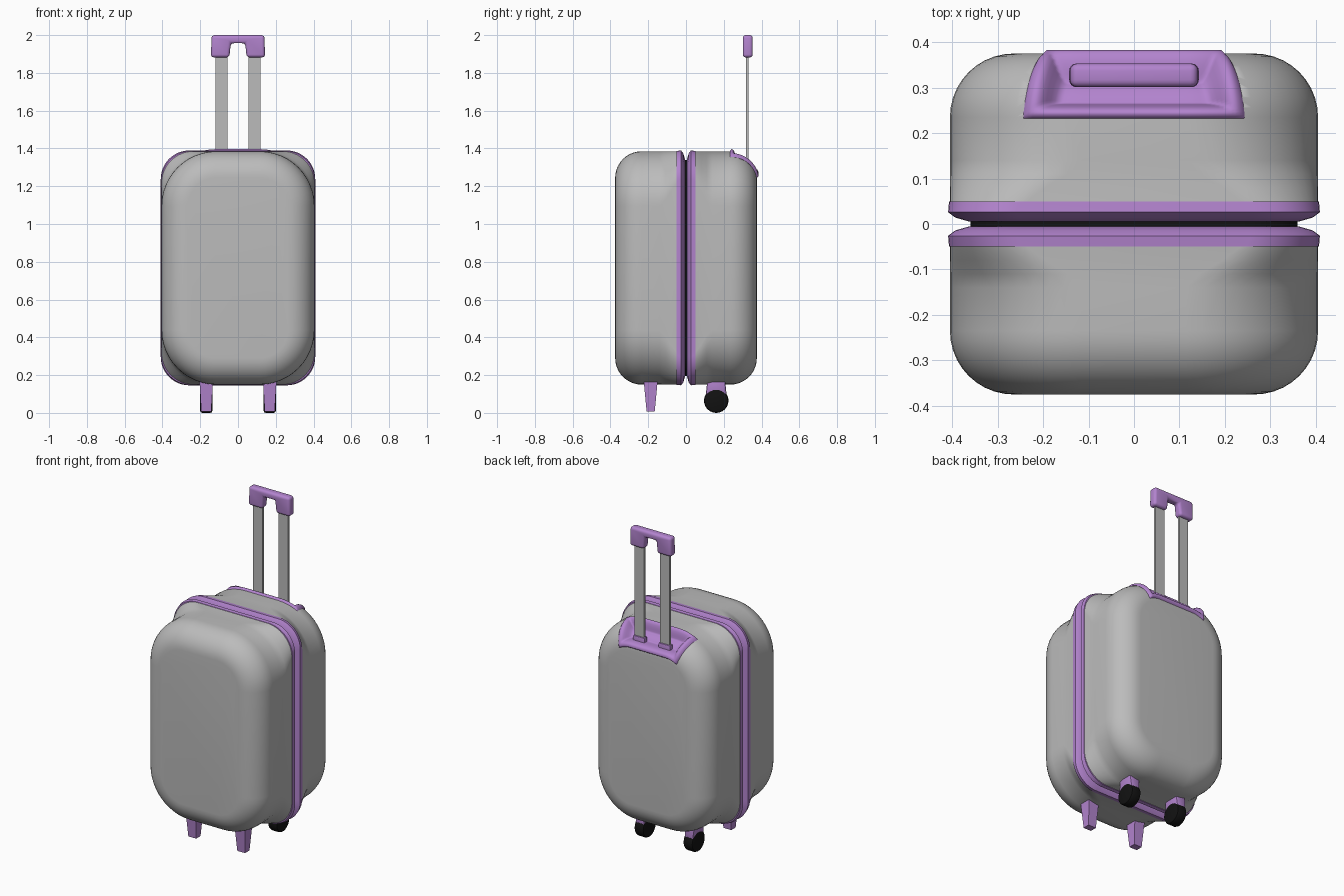
import bpy, bmesh, math
from mathutils import Vector, Matrix

cube = bpy.data.objects.get("Cube")
if cube:
    bpy.data.objects.remove(cube, do_unlink=True)


def material(name, rgb):
    m = bpy.data.materials.new(name)
    m.use_nodes = True
    m.diffuse_color = (*rgb, 1)
    bsdf = next(n for n in m.node_tree.nodes if n.type == 'BSDF_PRINCIPLED')
    bsdf.inputs["Base Color"].default_value = (*rgb, 1)
    return m


GREY = material("shell grey", (0.5, 0.5, 0.5))
PURPLE = material("trim purple", (0.45, 0.23, 0.62))
BLACK = material("rubber black", (0.006, 0.006, 0.006))

HALF_W, HALF_H, MID_Z = 0.405, 0.6175, 0.7675   # shell outline
CORNER, EDGE, ARC_Y = 0.29, 0.14, 0.235         # shell roundings


def finish(name, bm, mats, angle=40):
    bmesh.ops.recalc_face_normals(bm, faces=bm.faces)
    me = bpy.data.meshes.new(name)
    bm.to_mesh(me)
    bm.free()
    for m in mats:
        me.materials.append(m)
    ob = bpy.data.objects.new(name, me)
    bpy.context.collection.objects.link(ob)
    smooth(ob, angle)
    return ob


def smooth(ob, angle):
    bpy.ops.object.select_all(action='DESELECT')
    ob.select_set(True)
    bpy.context.view_layer.objects.active = ob
    bpy.ops.object.shade_smooth_by_angle(angle=math.radians(angle))


def outline(bm, y, inset, r, steps=12):
    """Ring of a rounded rectangle in the xz plane."""
    w, h = HALF_W - inset - r, HALF_H - inset - r
    ring = []
    for q, (sx, sz) in enumerate([(1, 1), (-1, 1), (-1, -1), (1, -1)]):
        for i in range(steps + 1):
            a = (q + i / steps) * math.pi / 2
            ring.append(bm.verts.new((sx * w + r * math.cos(a), y,
                                      MID_Z + sz * h + r * math.sin(a))))
    return ring


def loft(sections, side=1):
    bm = bmesh.new()
    rings = [outline(bm, side * y, i, r) for y, i, r in sections]
    for a, b in zip(rings, rings[1:]):
        for k in range(len(a)):
            n = (k + 1) % len(a)
            bm.faces.new((a[k], a[n], b[n], b[k]))
    bm.faces.new(rings[0])
    bm.faces.new(rings[-1])
    return bm


# Shell halves, with a purple rim next to the split
sections = [(0.006, 0.04, 0.12), (0.014, 0.012, 0.14), (0.026, -0.004, 0.15),
            (0.049, -0.002, 0.16), (0.05, 0, 0.17), (0.08, 0, 0.21),
            (0.11, 0, 0.26), (0.14, 0, CORNER)]
for i in range(11):
    a = i / 10 * math.pi / 2
    d = EDGE * (1 - math.cos(a))
    sections.append((ARC_Y + EDGE * math.sin(a), d, CORNER - d))
shells = {}
for name, side in (("front_shell", -1), ("back_shell", 1)):
    bm = loft(sections, side)
    for f in bm.faces:
        f.material_index = int(max(abs(v.co.y) for v in f.verts) < 0.0505)
    shells[name] = finish(name, bm, [GREY, PURPLE])

# Dark seam inside the split
finish("seam_core", loft([(-0.012, 0.045, 0.12), (0.012, 0.045, 0.12)]), [BLACK])


# Handle tray: a dished patch wrapped over the top back edge
START_Y = 0.228
FLAT = ARC_Y - START_Y
LENGTH = FLAT + EDGE * math.radians(86)


def on_shell(u, s, offset):
    dist = s * LENGTH
    a = max(0, dist - FLAT) / EDGE
    y = START_Y + min(dist, FLAT) + EDGE * math.sin(a)
    x = u * (0.25 - 0.05 * s ** 1.5)
    r = CORNER - EDGE * (1 - math.cos(a))
    out = max(0, abs(x) - (HALF_W - CORNER))
    z = MID_Z + HALF_H - CORNER + math.sqrt(r * r - out * out)
    return Vector((x, y, z)) + offset * Vector((0, math.sin(a), math.cos(a)))


def step(lo, hi, x):
    t = min(1, max(0, (x - lo) / (hi - lo)))
    return t * t * (3 - 2 * t)


def dish(u, s):
    d = min((1 - abs(u)) * 0.23, s * LENGTH * 1.4, (1 - s) * LENGTH)
    return -0.01 + 0.021 * step(0, 0.014, d) - 0.06 * step(0.024, 0.08, d)


def patch(margin, offset, nu=56, ns=36):
    bm = bmesh.new()
    grid = []
    for j in range(ns + 1):
        s = margin + (1 - 2 * margin) * j / ns
        row = []
        for i in range(nu + 1):
            u = (1 - margin) * (2 * i / nu - 1)
            row.append(bm.verts.new(on_shell(u, s, offset(u, s))))
        grid.append(row)
    for lo, hi in zip(grid, grid[1:]):
        for i in range(nu):
            bm.faces.new((lo[i], lo[i + 1], hi[i + 1], hi[i]))
    return bm


cutter = finish("tray_cutter", patch(0.08, lambda u, s: 0, 16, 12), [GREY])
cutter.hide_render = True
solid = cutter.modifiers.new("thickness", 'SOLIDIFY')
solid.thickness, solid.offset = 0.16, 0
back = shells["back_shell"]
cut = back.modifiers.new("tray_cut", 'BOOLEAN')
cut.operation, cut.solver, cut.object = 'DIFFERENCE', 'EXACT', cutter
smooth(back, 40)
bpy.ops.object.modifier_apply(modifier=cut.name)
bpy.data.objects.remove(cutter, do_unlink=True)
finish("handle_tray", patch(0, dish), [PURPLE], 80)


def box(name, lo, hi, mat, taper=(1, 1), bevel=0.0):
    """Box whose bottom is scaled by taper in x and y."""
    bm = bmesh.new()
    lo, hi = Vector(lo), Vector(hi)
    c, size = (lo + hi) / 2, hi - lo
    bmesh.ops.create_cube(bm, size=1)
    for v in bm.verts:
        kx, ky = taper if v.co.z < 0 else (1, 1)
        v.co = c + Vector((v.co.x * size.x * kx, v.co.y * size.y * ky, v.co.z * size.z))
    if bevel:
        bmesh.ops.bevel(bm, geom=bm.edges[:], offset=bevel, segments=2,
                        profile=0.5, affect='EDGES')
    return finish(name, bm, [mat])


for label, sx in (("left", 1), ("right", -1)):
    # Pull-handle poles and their collars
    px = sx * 0.0875
    box(label + "_pole", (px - 0.032, 0.318, 1.26), (px + 0.032, 0.332, 1.91), GREY)
    box(label + "_pole_collar", (px - 0.04, 0.31, 1.26), (px + 0.04, 0.34, 1.325),
        PURPLE, bevel=0.006)

    # Front feet
    fx = sx * 0.168
    box(label + "_front_foot", (fx - 0.037, -0.226, 0.008), (fx + 0.037, -0.148, 0.19),
        PURPLE, taper=(0.72, 0.55))

    # Wheel brackets and wheels
    box(label + "_wheel_bracket", (fx - 0.036, 0.115, 0.085), (fx + 0.036, 0.205, 0.19),
        PURPLE, taper=(0.8, 1.25), bevel=0.008)
    bm = bmesh.new()
    bmesh.ops.create_cone(bm, cap_ends=True, segments=24, radius1=0.065, radius2=0.065,
                          depth=0.066, matrix=Matrix.Translation((fx, 0.16, 0.065))
                          @ Matrix.Rotation(math.pi / 2, 4, 'Y'))
    rims = [e for e in bm.edges if any(len(f.verts) > 4 for f in e.link_faces)]
    bmesh.ops.bevel(bm, geom=rims, offset=0.012, segments=2, profile=0.5, affect='EDGES')
    finish(label + "_wheel", bm, [BLACK])

# Grip: an arch profile, thickened and rounded
half = [(0.038, 1.957), (0.046, 1.882), (0.143, 1.882), (0.14, 2.0)]
profile = half + [(-x, z) for x, z in reversed(half)]
bm = bmesh.new()
face = bm.faces.new([bm.verts.new((x, 0.301, z)) for x, z in profile])
ext = bmesh.ops.extrude_face_region(bm, geom=[face])
for v in ext["geom"]:
    if isinstance(v, bmesh.types.BMVert):
        v.co.y += 0.052
bmesh.ops.recalc_face_normals(bm, faces=bm.faces)
bmesh.ops.bevel(bm, geom=bm.edges[:], offset=0.016, segments=4, profile=0.5, affect='EDGES')
finish("grip", bm, [PURPLE], 60)
